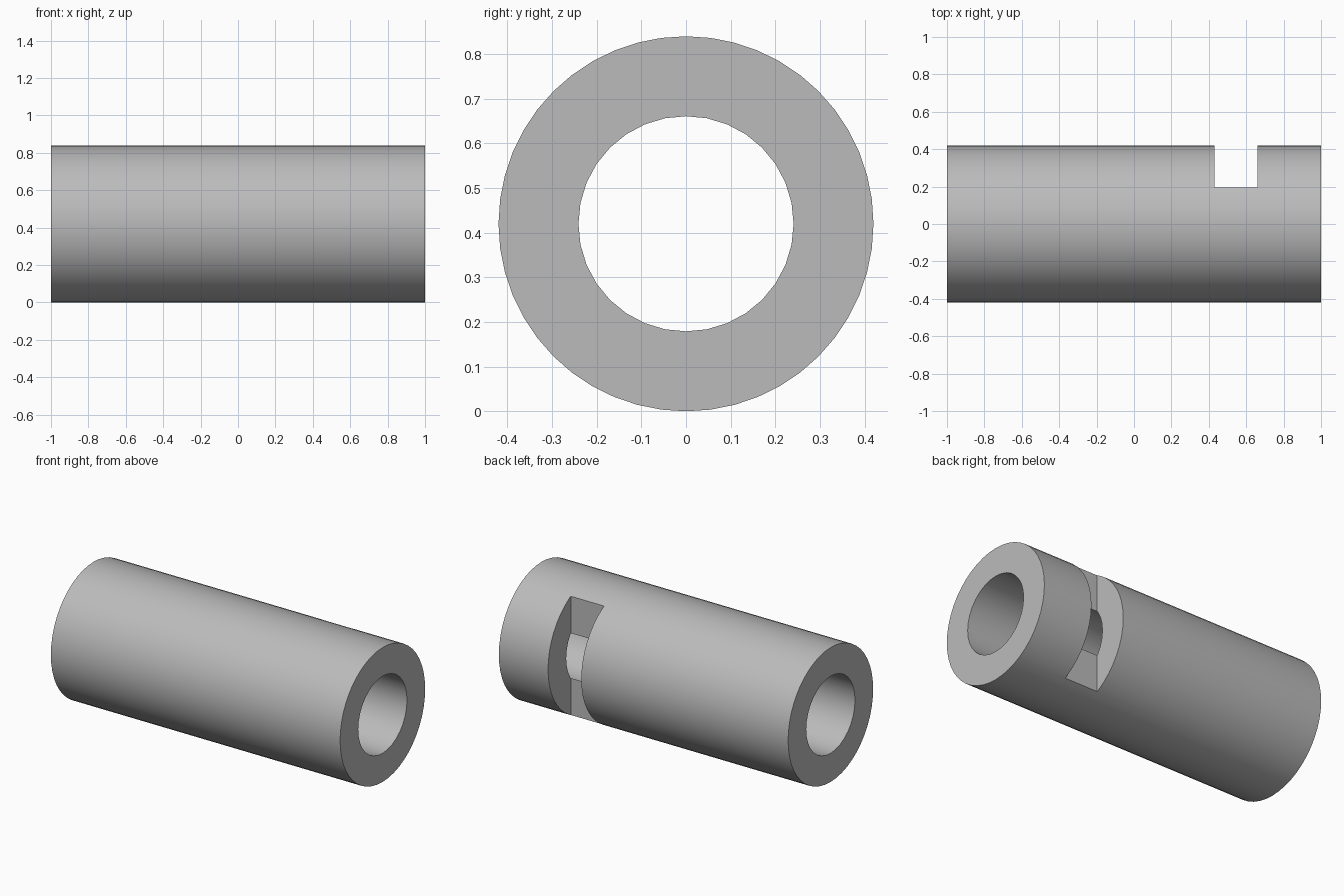
import bpy
from math import pi

LENGTH, OUTER, BORE = 2.0, 0.42, 0.241
SLOT_START, SLOT_END, SLOT_FLOOR = 0.43, 0.66, 0.195

cube = bpy.data.objects.get("Cube")
if cube:
    bpy.data.objects.remove(cube, do_unlink=True)

grey = bpy.data.materials.new("plain grey")
grey.use_nodes = True
grey.diffuse_color = (0.5, 0.5, 0.5, 1)
grey.node_tree.nodes["Principled BSDF"].inputs["Base Color"].default_value = grey.diffuse_color


def rod(name, radius, length, sides):
    """Cylinder lying along x at the height of the tube axis."""
    bpy.ops.mesh.primitive_cylinder_add(
        vertices=sides, radius=radius, depth=length,
        location=(0, 0, OUTER), rotation=(0, pi / 2, 0))
    obj = bpy.context.object
    obj.name = name
    bpy.ops.object.transform_apply(location=True, rotation=True, scale=True)
    obj.data.materials.append(grey)
    return obj


def cut(target, cutter):
    """Subtract the cutter for good and discard it."""
    cutter.hide_render = True
    mod = target.modifiers.new("cut", "BOOLEAN")
    mod.operation, mod.solver, mod.object = "DIFFERENCE", "EXACT", cutter
    bpy.context.view_layer.objects.active = target
    bpy.ops.object.modifier_apply(modifier=mod.name)
    bpy.data.objects.remove(cutter, do_unlink=True)


# Hollow tube
tube = rod("slotted_tube", OUTER, LENGTH, 48)
cut(tube, rod("bore_cutter", BORE, LENGTH + 0.2, 32))

# Straight slot across the back, deep enough to open into the bore
bpy.ops.mesh.primitive_cube_add(
    size=1, location=((SLOT_START + SLOT_END) / 2, SLOT_FLOOR + 0.25, OUTER))
slot = bpy.context.object
slot.name = "slot_cutter"
slot.scale = (SLOT_END - SLOT_START, 0.5, 1)
bpy.ops.object.transform_apply(location=False, rotation=False, scale=True)
slot.data.materials.append(grey)
cut(tube, slot)

# Smooth round walls with crisp rims
bpy.ops.object.select_all(action="DESELECT")
tube.select_set(True)
bpy.context.view_layer.objects.active = tube
bpy.ops.object.shade_smooth_by_angle(angle=pi / 6)
